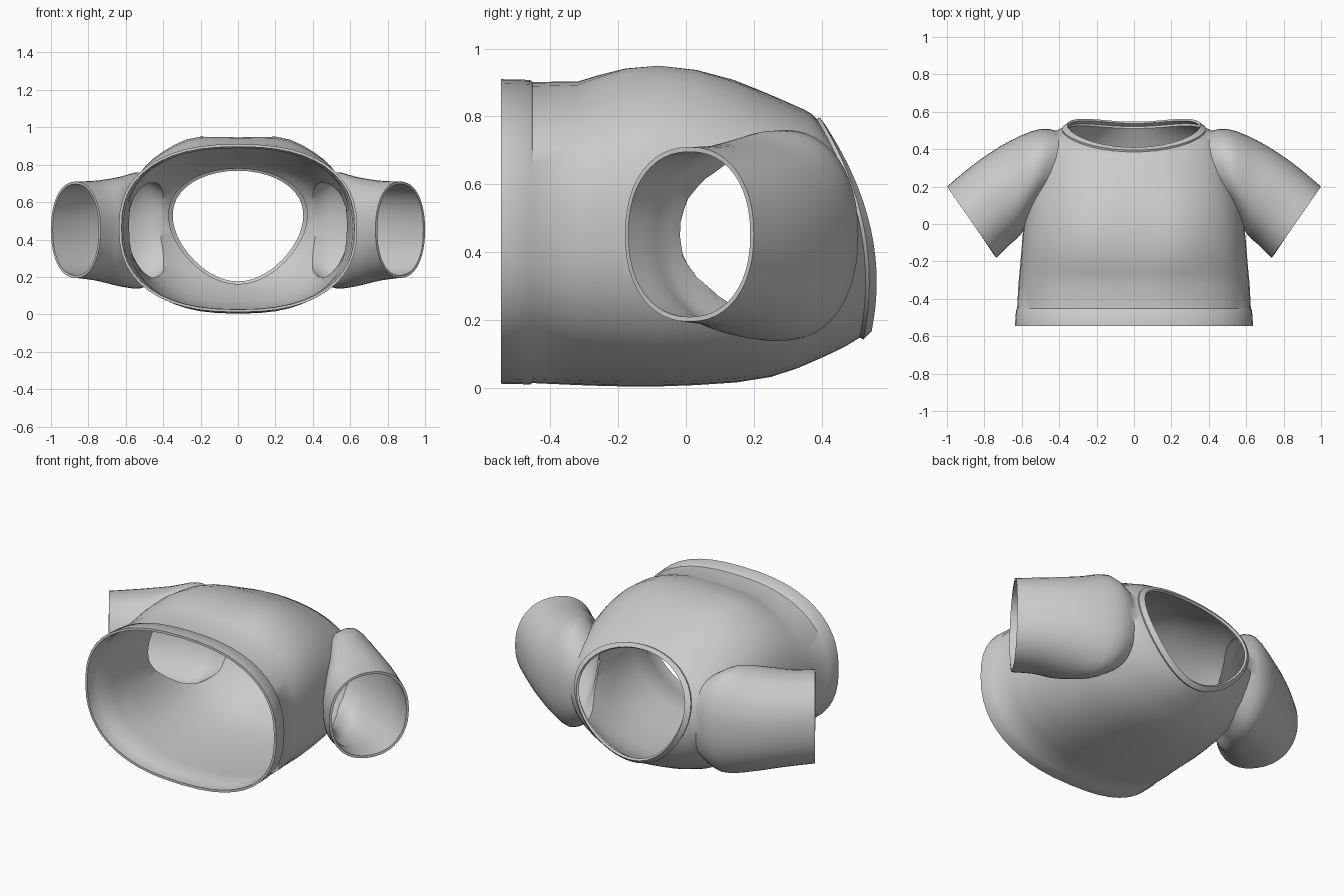
import bpy, bmesh, math
from mathutils import Vector

cube = bpy.data.objects.get("Cube")
if cube:
    bpy.data.objects.remove(cube, do_unlink=True)


def make_material(name, value):
    mat = bpy.data.materials.new(name)
    colour = (value, value, value, 1)
    mat.use_nodes = True
    mat.diffuse_color = colour
    bsdf = mat.node_tree.nodes["Principled BSDF"]
    bsdf.inputs["Base Color"].default_value = colour
    bsdf.inputs["Roughness"].default_value = 0.8
    return mat


cloth = make_material("light grey cloth", 0.6)
SEGMENTS = 48
WALL = 0.014


def superellipse(i, n):
    a = 2 * math.pi * i / SEGMENTS
    c, s = math.cos(a), math.sin(a)
    return (math.copysign(abs(c) ** (2 / n), c), math.copysign(abs(s) ** (2 / n), s))


def loft(name, rings):
    """Closed solid through rings; its end caps are tagged with slot 1."""
    bm = bmesh.new()
    loops = [[bm.verts.new(p) for p in ring] for ring in rings]
    for a, b in zip(loops, loops[1:]):
        for i in range(SEGMENTS):
            j = (i + 1) % SEGMENTS
            bm.faces.new((a[i], a[j], b[j], b[i]))
    for loop in (loops[0], loops[-1]):
        mid = bm.verts.new(sum((v.co for v in loop), Vector()) / SEGMENTS)
        for i in range(SEGMENTS):
            bm.faces.new((loop[i], loop[(i + 1) % SEGMENTS], mid)).material_index = 1
    bmesh.ops.recalc_face_normals(bm, faces=bm.faces)
    mesh = bpy.data.meshes.new(name)
    bm.to_mesh(mesh)
    bm.free()
    mesh.materials.append(cloth)
    mesh.materials.append(cloth)
    obj = bpy.data.objects.new(name, mesh)
    bpy.context.collection.objects.link(obj)
    return obj


def torso_ring(y_top, y_bottom, bulge, w, z_low, z_high, n, egg, bump):
    points = []
    for i in range(SEGMENTS):
        c, s = superellipse(i, n)
        t = (s + 1) / 2
        x = w * c * (1 + egg * s)
        y = y_bottom + (y_top - y_bottom) * t + bulge * 4 * t * (1 - t)
        z = z_low + (z_high - z_low) * t
        if s > 0:
            z += bump * s * math.exp(-((abs(x) - 0.25) / 0.12) ** 2)
        points.append((x, y, z))
    return points


# Torso: hem band, belly, chest, shoulders, collar band
torso_rows = [
    (-.545, -.545, 0, .637, .012, .910, 2.4, 0, 0),
    (-.46, -.46, 0, .631, .010, .908, 2.4, 0, 0),
    (-.453, -.453, 0, .625, .014, .902, 2.4, 0, 0),
    (-.32, -.32, 0, .618, .008, .903, 2.4, 0, .003),
    (-.26, -.26, 0, .612, .006, .921, 2.4, 0, .008),
    (-.18, -.18, 0, .605, .004, .940, 2.45, 0, .016),
    (-.08, -.08, 0, .597, .004, .946, 2.5, 0, .020),
    (.03, .03, 0, .585, .008, .936, 2.5, 0, .016),
    (.14, .15, 0, .57, .016, .908, 2.45, 0, .010),
    (.23, .25, .01, .55, .032, .872, 2.4, 0, .004),
    (.30, .33, .03, .525, .058, .842, 2.3, .02, 0),
    (.345, .41, .06, .48, .093, .822, 2.2, .06, 0),
    (.37, .47, .075, .425, .122, .808, 2.1, .12, 0),
    (.385, .512, .066, .376, .148, .793, 2, .2, 0),
    (.395, .523, .066, .378, .143, .797, 2, .2, 0),
    (.410, .547, .066, .350, .166, .776, 2, .2, 0),
]
shirt = loft("shirt", [torso_ring(*row) for row in torso_rows])

# Sleeve rows: shoulder point, underarm point, low and high z
sleeve_rows = [
    (.38, .49, .45, .13, .20, .70),
    (.50, .508, .53, .07, .14, .76),
    (.66, .446, .605, -.055, .15, .735),
    (.84, .332, .67, -.115, .18, .715),
    (1.0, .20, .735, -.18, .195, .71),
]


def smooth_rows(rows, steps):
    """Catmull-Rom interpolation of ring values."""
    out = []
    for k in range(len(rows) - 1):
        p0, p1 = rows[max(k - 1, 0)], rows[k]
        p2, p3 = rows[k + 1], rows[min(k + 2, len(rows) - 1)]
        for step in range(steps):
            t = step / steps
            out.append([b + t / 2 * (c - a + t * (2 * a - 5 * b + 4 * c - d
                        + t * (3 * (b - c) + d - a)))
                        for a, b, c, d in zip(p0, p1, p2, p3)])
    return out + [rows[-1]]


def sleeve_ring(side, ox, oy, ux, uy, low, high):
    points = []
    for i in range(SEGMENTS):
        c, s = superellipse(i, 2.2)
        x = (ox + ux) / 2 + c * (ox - ux) / 2
        y = (oy + uy) / 2 + c * (oy - uy) / 2
        points.append((side * x, y, (low + high) / 2 + s * (high - low) / 2))
    return points


def apply(mod):
    bpy.ops.object.modifier_apply(modifier=mod.name)


bpy.ops.object.select_all(action='DESELECT')
bpy.context.view_layer.objects.active = shirt
shirt.select_set(True)

# Join both sleeves to the torso
for side, name in ((1, "left_sleeve"), (-1, "right_sleeve")):
    sleeve = loft(name, [sleeve_ring(side, *r) for r in smooth_rows(sleeve_rows, 3)])
    union = shirt.modifiers.new(name, 'BOOLEAN')
    union.operation = 'UNION'
    union.solver = 'EXACT'
    union.object = sleeve
    apply(union)
    bpy.data.objects.remove(sleeve, do_unlink=True)

# Open the hem, neck and cuffs
bm = bmesh.new()
bm.from_mesh(shirt.data)
caps = [f for f in bm.faces if f.material_index == 1]
bmesh.ops.delete(bm, geom=caps, context='FACES')
bmesh.ops.remove_doubles(bm, verts=bm.verts, dist=0.0005)
bm.to_mesh(shirt.data)
bm.free()
while len(shirt.data.materials) > 1:
    shirt.data.materials.pop()

# Cloth thickness
wall = shirt.modifiers.new("cloth_wall", 'SOLIDIFY')
wall.thickness = WALL
wall.offset = -1
apply(wall)
bpy.ops.object.shade_smooth_by_angle(angle=math.radians(40))
